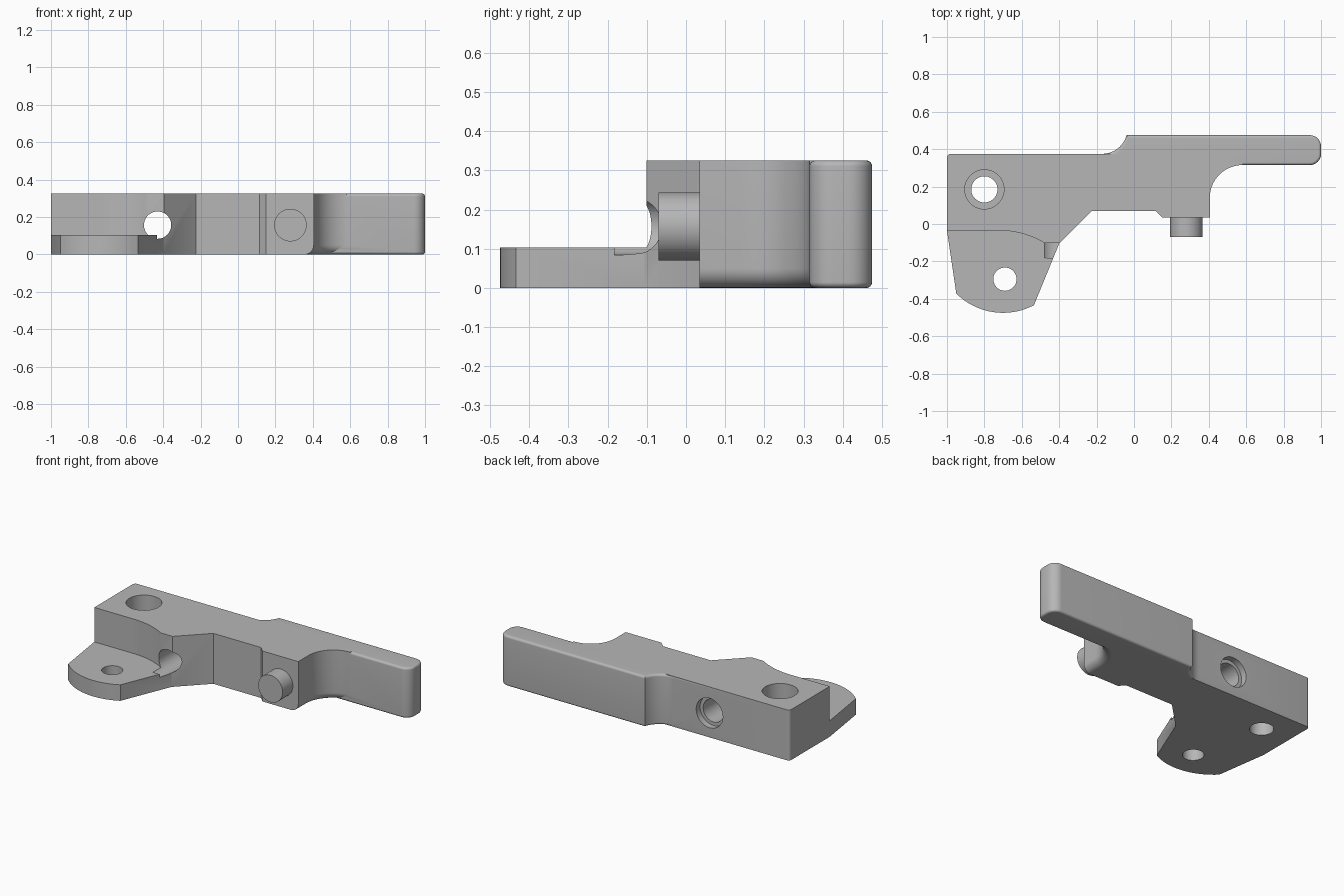
import bpy, bmesh
from math import sin, cos, radians, pi
from mathutils import Matrix

old = bpy.data.objects.get("Cube")
if old:
    bpy.data.objects.remove(old, do_unlink=True)

HEIGHT = 0.325
BORE_X, BORE_Z = -0.43, 0.157

grey = bpy.data.materials.new("plain grey")
grey.use_nodes = True
grey.diffuse_color = (0.47, 0.47, 0.47, 1)
grey.node_tree.nodes["Principled BSDF"].inputs["Base Color"].default_value = grey.diffuse_color


def arc(cx, cy, r, start, end, steps=16):
    angles = [radians(start + (end - start) * i / steps) for i in range(steps + 1)]
    return [(cx + r * cos(a), cy + r * sin(a)) for a in angles]


def make_object(name, bm):
    bmesh.ops.recalc_face_normals(bm, faces=bm.faces[:])
    mesh = bpy.data.meshes.new(name)
    bm.to_mesh(mesh)
    bm.free()
    mesh.materials.append(grey)
    obj = bpy.data.objects.new(name, mesh)
    bpy.context.collection.objects.link(obj)
    return obj


def prism(name, outline, z0, z1, rounded=None, radius=0.05):
    """Extrude an outline; round the edges picked by the rule."""
    bm = bmesh.new()
    face = bm.faces.new([bm.verts.new((x, y, z0)) for x, y in outline])
    top = bmesh.ops.extrude_face_region(bm, geom=[face])["geom"]
    for v in top:
        if isinstance(v, bmesh.types.BMVert):
            v.co.z = z1
    bmesh.ops.recalc_face_normals(bm, faces=bm.faces[:])
    if rounded:
        edges = [e for e in bm.edges if rounded(e.verts[0].co, e.verts[1].co)]
        bmesh.ops.bevel(bm, geom=edges, offset=radius, segments=8, profile=0.5,
                        affect='EDGES', clamp_overlap=True)
    return make_object(name, bm)


def cylinder(name, centre, radius, start, end, axis):
    """Cylinder along y or z, between start and end on that axis."""
    bm = bmesh.new()
    turn = Matrix.Rotation(pi / 2, 4, 'X') if axis == 'Y' else Matrix()
    mid = (start + end) / 2
    place = (centre[0], mid, centre[1]) if axis == 'Y' else (centre[0], centre[1], mid)
    bmesh.ops.create_cone(bm, cap_ends=True, segments=48, radius1=radius, radius2=radius,
                          depth=end - start, matrix=Matrix.Translation(place) @ turn)
    return make_object(name, bm)


def combine(target, other, operation):
    mod = target.modifiers.new(operation.title(), 'BOOLEAN')
    mod.operation, mod.object, mod.solver = operation, other, 'EXACT'
    bpy.context.view_layer.objects.active = target
    bpy.ops.object.modifier_apply(modifier=mod.name)
    bpy.data.objects.remove(other, do_unlink=True)


# Main body with lower tongue and cove, its cove edge rounded underneath
body_outline = (
    [(-1, -0.035)]
    + arc(-0.70, -0.12, 0.355, -134.8, -62.3)
    + [(-0.40, -0.105), (-0.225, 0.07), (0.115, 0.07), (0.15, 0.035), (0.405, 0.035)]
    + arc(0.58, 0.14, 0.175, 180, 90)
    + [(0.58, 0.42), (0, 0.42), (-0.08, 0.375)]
    + arc(-0.98, 0.355, 0.02, 90, 180, 6))
body = prism("lever_body", body_outline, 0, HEIGHT, lambda a, b: all(
    p.z < 0.001 and p.x > 0.404 and p.y < 0.316 for p in (a, b)))

# Rounded handle bar with its curved shoulder at the back
handle_outline = (
    [(-0.17, 0.15), (0.3, 0.15), (0.3, 0.315)]
    + arc(0.94, 0.375, 0.06, -90, 0, 8)
    + arc(0.94, 0.415, 0.06, 0, 90, 8)
    + arc(-0.17, 0.51, 0.135, -15, -90, 12))
handle = prism("handle", handle_outline, 0, HEIGHT, lambda a, b: abs(a.z - b.z) < 0.001)
combine(body, handle, 'UNION')

# Step that thins the tongue
step_outline = (
    [(-1.1, -0.6), (-0.3, -0.6), (-0.3, -0.101)]
    + arc(-0.72, -0.505, 0.47, 59.3, 90)
    + [(-1.1, -0.035)])
combine(body, prism("step_cutter", step_outline, 0.103, 0.5), 'DIFFERENCE')

# Cross bore with rear counterbore, pivot hole with top counterbore, tongue hole
for centre, radius, start, end, axis in (
        ((BORE_X, BORE_Z), 0.073, -0.183, 0.6, 'Y'),
        ((BORE_X, BORE_Z), 0.095, 0.335, 0.6, 'Y'),
        ((-0.80, 0.185), 0.07, -0.1, 0.5, 'Z'),
        ((-0.80, 0.185), 0.105, 0.1, 0.5, 'Z'),
        ((-0.69, -0.295), 0.062, -0.1, 0.5, 'Z')):
    combine(body, cylinder("hole_cutter", centre, radius, start, end, axis), 'DIFFERENCE')

# Round pin on the front
pin = cylinder("front_pin", (0.28, BORE_Z), 0.087, -0.07, 0.06, 'Y')

for obj in (body, pin):
    bpy.ops.object.select_all(action='DESELECT')
    obj.select_set(True)
    bpy.context.view_layer.objects.active = obj
    bpy.ops.object.shade_smooth_by_angle(angle=radians(30))
